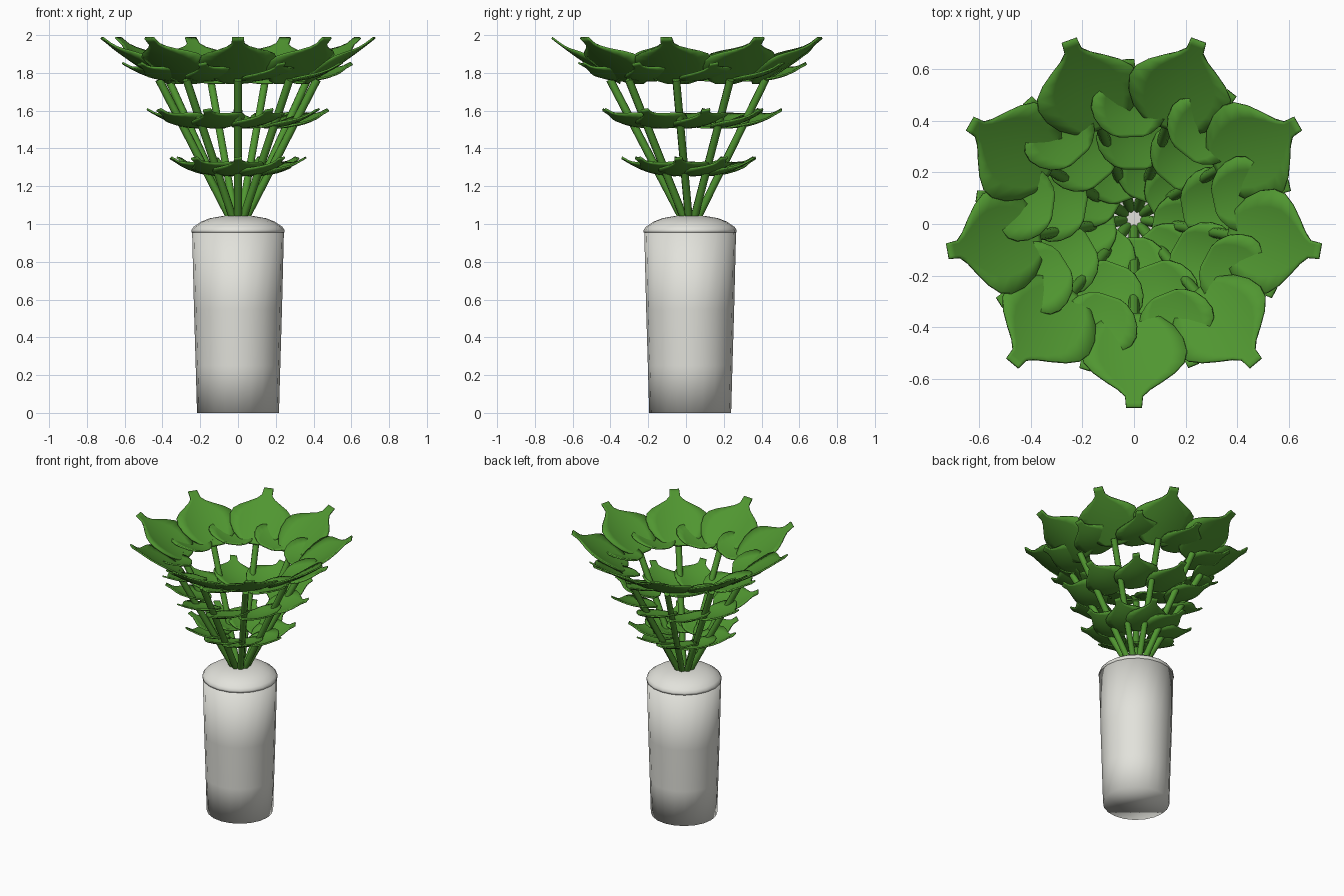
import bpy, bmesh, math
from mathutils import Vector, Matrix

if "Cube" in bpy.data.objects:
    bpy.data.objects.remove(bpy.data.objects["Cube"])

CY = 0.022  # plant axis sits slightly behind the origin


def material(name, col):
    m = bpy.data.materials.new(name)
    m.diffuse_color = (*col, 1)
    m.use_nodes = True
    m.node_tree.nodes["Principled BSDF"].inputs["Base Color"].default_value = m.diffuse_color
    return m


green = material("leaf_green", (0.08, 0.305, 0.03))
white = material("pot_white", (0.76, 0.76, 0.71))


def finish(name, bm, mat, angle=40):
    bmesh.ops.recalc_face_normals(bm, faces=bm.faces)
    me = bpy.data.meshes.new(name)
    bm.to_mesh(me)
    bm.free()
    me.materials.append(mat)
    ob = bpy.data.objects.new(name, me)
    bpy.context.collection.objects.link(ob)
    bpy.context.view_layer.objects.active = ob
    ob.select_set(True)
    bpy.ops.object.shade_smooth_by_angle(angle=math.radians(angle))
    ob.select_set(False)
    return ob


def lathe(name, profile, mat, n=20):
    bm = bmesh.new()
    rings = []
    for r, z in profile:
        rings.append([bm.verts.new((r * math.cos(2 * math.pi * i / n),
                                    CY + r * math.sin(2 * math.pi * i / n), z))
                      for i in range(n)])
    for a, b in zip(rings, rings[1:]):
        for i in range(n):
            j = (i + 1) % n
            bm.faces.new((a[i], a[j], b[j], b[i]))
    bm.faces.new(rings[0])
    bm.faces.new(rings[-1])
    return finish(name, bm, mat, 100)


# Tall tapered pot and its domed top
lathe("pot_body", [(0.217, 0), (0.224, 0.25), (0.233, 0.55), (0.243, 0.958)], white)
lathe("pot_top", [(0.246, 0.955), (0.246, 0.968), (0.235, 0.985), (0.195, 1.012),
                  (0.15, 1.03), (0.09, 1.041), (0.03, 1.043)], white)

# Leaf outline: (position along the leaf, half width as a share of the maximum)
OUTLINE = [(0, 0.3), (0.04, 0.52), (0.13, 0.76), (0.26, 0.93), (0.4, 1.0), (0.52, 0.95),
           (0.63, 0.77), (0.73, 0.52), (0.81, 0.3), (0.88, 0.17), (0.94, 0.16), (1.0, 0.15)]
COLS = 6


def add_leaf(bm, turn, start, end, half, sag, cup, roll):
    rows = []
    for u, w in OUTLINE:
        r = start[0] + (end[0] - start[0]) * u
        zc = start[1] + (end[1] - start[1]) * u - sag * math.sin(math.pi * u)
        row = []
        for k in range(COLS + 1):
            s = (k / COLS * 2 - 1) * w
            z = zc + cup * s * s + roll * s * half
            row.append(bm.verts.new(turn @ Vector((r, s * half, z))))
        rows.append(row)
    for a, b in zip(rows, rows[1:]):
        for k in range(COLS):
            bm.faces.new((a[k], b[k], b[k + 1], a[k + 1]))


def add_stem(bm, turn, a, b, radius=0.021, n=8):
    a, b = Vector((a[0], 0, a[1])), Vector((b[0], 0, b[1]))
    rot = (b - a).to_track_quat('Z', 'Y').to_matrix().to_4x4()
    bmesh.ops.create_cone(bm, cap_ends=True, segments=n, radius1=radius, radius2=radius,
                          depth=(b - a).length,
                          matrix=turn @ Matrix.Translation((a + b) / 2) @ rot)


def spin(degrees):
    return Matrix.Translation((0, CY, 0)) @ Matrix.Rotation(math.radians(degrees), 4, 'Z')


# Nine straight stems fanning out of the pot
stems = bmesh.new()
for i in range(9):
    add_stem(stems, spin(-90 + 40 * i), (0.036, 1.02), (0.425, 1.765))
finish("stems", stems, green, 50)

# Four whorls of nine leaves
# name, first angle, inner end, tip, half width, sag, cup, roll
TIERS = [
    ("top", -90, (0.37, 1.745), (0.732, 1.985), 0.205, 0.012, 0.04, 0.03),
    ("upper", -28, (0.315, 1.765), (0.615, 1.85), 0.15, 0.025, 0.025, 0.17),
    ("middle", -30, (0.19, 1.515), (0.485, 1.605), 0.145, 0.025, 0.03, 0.17),
    ("lower", -90, (0.075, 1.26), (0.362, 1.35), 0.135, 0.025, 0.03, 0.13),
]
for name, first, start, end, half, sag, cup, roll in TIERS:
    leaves = bmesh.new()
    for i in range(9):
        add_leaf(leaves, spin(first + 40 * i), start, end, half, sag, cup, roll)
    ob = finish(name + "_leaves", leaves, green)
    mod = ob.modifiers.new("thickness", 'SOLIDIFY')
    mod.thickness = 0.01
    mod.offset = 0
